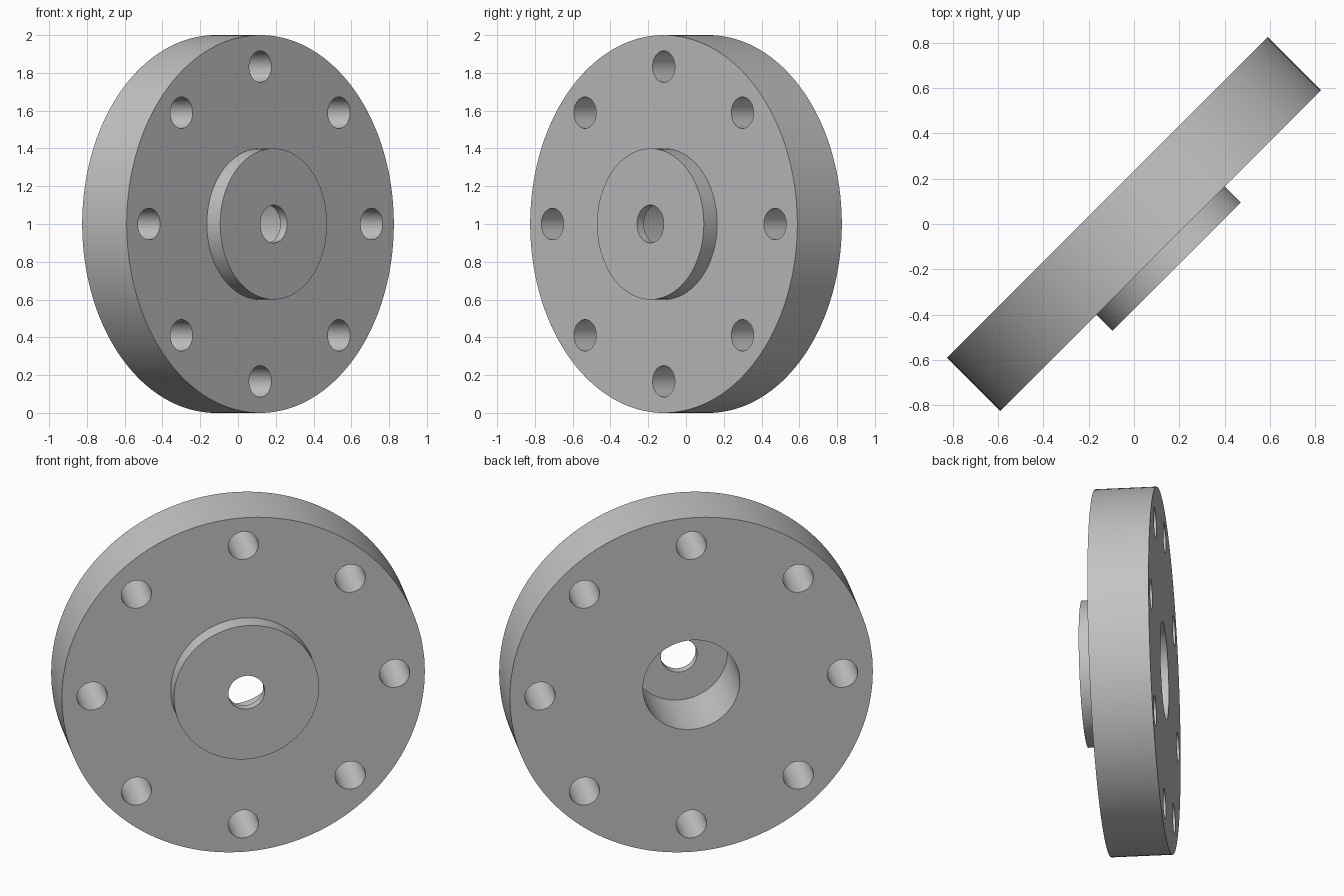
import bpy
from math import radians, cos, sin, tau
from mathutils import Matrix

default = bpy.data.objects.get("Cube")
if default:
    bpy.data.objects.remove(default, do_unlink=True)

HALF = 1 / 6             # half the disc thickness
BOSS_TOP = HALF + 0.1
WEB = 0.05               # metal left between recess and boss face
BOLTS = 8

steel = bpy.data.materials.new("plain_grey")
steel.use_nodes = True
grey = (0.55, 0.55, 0.55, 1)
steel.diffuse_color = grey
steel.node_tree.nodes["Principled BSDF"].inputs["Base Color"].default_value = grey


def cylinder(name, radius, low, high, x=0, y=0, sides=64):
    bpy.ops.mesh.primitive_cylinder_add(
        vertices=sides, radius=radius, depth=high - low,
        location=(x, y, (low + high) / 2))
    obj = bpy.context.object
    obj.name = name
    obj.data.materials.append(steel)
    return obj


def combine(body, tool, operation):
    mod = body.modifiers.new(tool.name, "BOOLEAN")
    mod.operation = operation
    mod.solver = "EXACT"
    mod.object = tool
    bpy.context.view_layer.objects.active = body
    bpy.ops.object.modifier_apply(modifier=mod.name)
    bpy.data.objects.remove(tool, do_unlink=True)


# Disc with a raised boss on its front
flange = cylinder("flange", 1, -HALF, HALF, sides=160)
combine(flange, cylinder("boss", 0.4, 0, BOSS_TOP, sides=96), "UNION")

# Wide recess from the back, narrow bore through the boss
combine(flange, cylinder("recess", 0.267, -1, BOSS_TOP - WEB, sides=96), "DIFFERENCE")
combine(flange, cylinder("bore", 0.1, -1, 1), "DIFFERENCE")

# Ring of bolt holes
for i in range(BOLTS):
    a = tau * i / BOLTS
    hole = cylinder("bolt_hole", 1 / 12, -1, 1, 5 / 6 * cos(a), 5 / 6 * sin(a), 48)
    combine(flange, hole, "DIFFERENCE")

# Stand the disc upright, boss facing front and left
flange.data.transform(Matrix.Translation((0, 0, 1))
                      @ Matrix.Rotation(radians(45), 4, "Z")
                      @ Matrix.Rotation(radians(90), 4, "X"))
flange.location = (0, 0, 0)
bpy.ops.object.select_all(action="DESELECT")
flange.select_set(True)
bpy.context.view_layer.objects.active = flange
bpy.ops.object.shade_smooth_by_angle(angle=radians(30))
